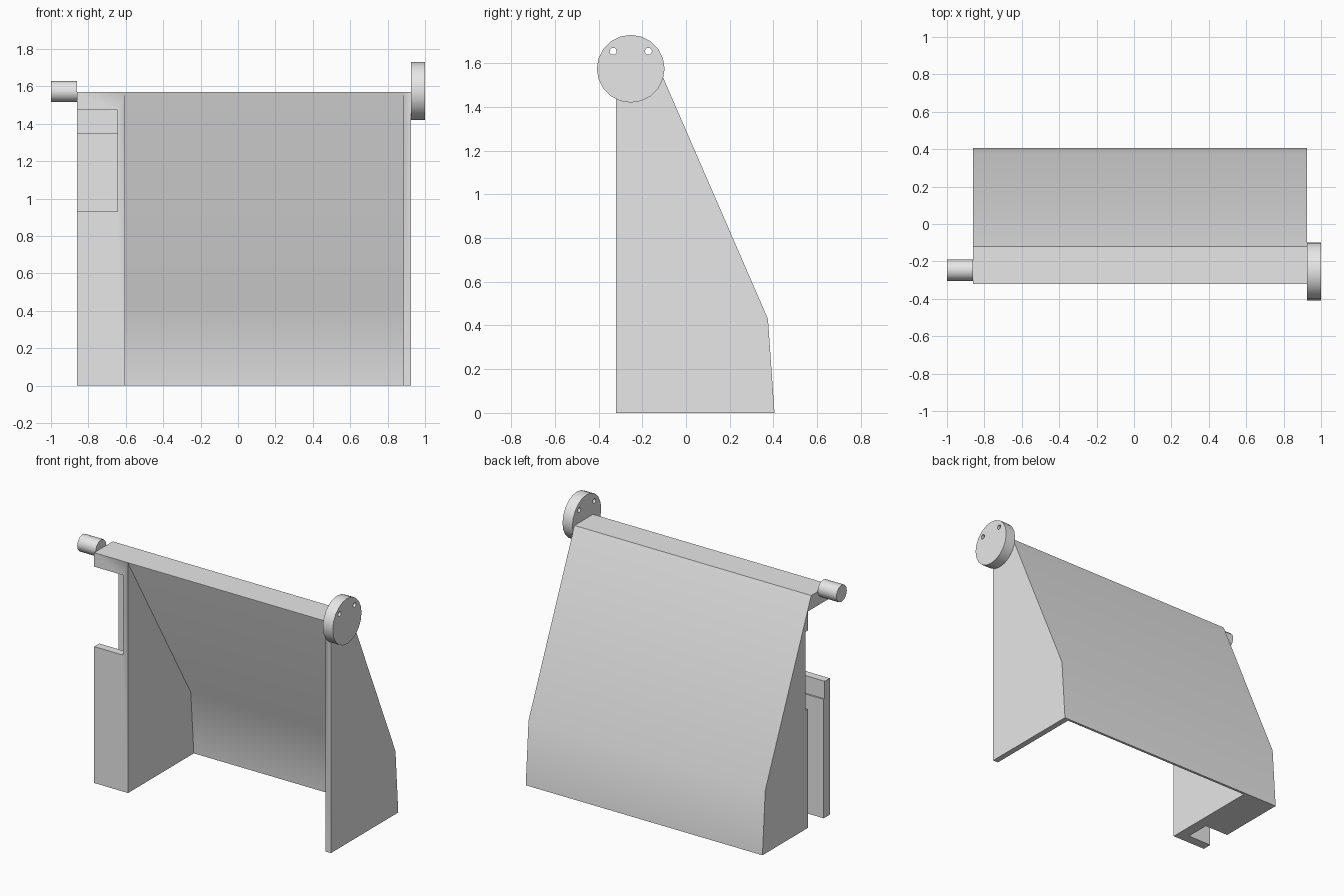
import bpy
import bmesh
import math
from mathutils import Matrix, Vector

default = bpy.data.objects.get("Cube")
if default:
    bpy.data.objects.remove(default, do_unlink=True)

GREY = (0.8, 0.8, 0.8, 1.0)
grey = bpy.data.materials.new("plain_grey")
grey.use_nodes = True
grey.diffuse_color = GREY
grey.node_tree.nodes["Principled BSDF"].inputs["Base Color"].default_value = GREY


def make_object(name, bm):
    bmesh.ops.recalc_face_normals(bm, faces=bm.faces)
    mesh = bpy.data.meshes.new(name)
    bm.to_mesh(mesh)
    bm.free()
    mesh.materials.append(grey)
    obj = bpy.data.objects.new(name, mesh)
    bpy.context.collection.objects.link(obj)
    return obj


def prism(name, profile, x0, x1):
    """Extrude a (y, z) profile along x."""
    bm = bmesh.new()
    face = bm.faces.new([bm.verts.new((x0, y, z)) for y, z in profile])
    ext = bmesh.ops.extrude_face_region(bm, geom=[face])
    moved = [v for v in ext["geom"] if isinstance(v, bmesh.types.BMVert)]
    bmesh.ops.translate(bm, verts=moved, vec=Vector((x1 - x0, 0, 0)))
    return make_object(name, bm)


def block(name, x0, x1, y0, y1, z0, z1):
    return prism(name, [(y0, z0), (y1, z0), (y1, z1), (y0, z1)], x0, x1)


def cylinder(name, x0, x1, y, z, radius, sides):
    bm = bmesh.new()
    place = Matrix.Translation(((x0 + x1) / 2, y, z)) @ Matrix.Rotation(math.pi / 2, 4, "Y")
    bmesh.ops.create_cone(bm, cap_ends=True, segments=sides, radius1=radius,
                          radius2=radius, depth=x1 - x0, matrix=place)
    return make_object(name, bm)


def select_only(obj):
    bpy.ops.object.select_all(action="DESELECT")
    obj.select_set(True)
    bpy.context.view_layer.objects.active = obj


def cut(obj, cutters):
    for cutter in cutters:
        cutter.hide_render = True
        mod = obj.modifiers.new("cut", "BOOLEAN")
        mod.operation = "DIFFERENCE"
        mod.solver = "EXACT"
        mod.object = cutter
        select_only(obj)
        bpy.ops.object.modifier_apply(modifier=mod.name)
        bpy.data.objects.remove(cutter, do_unlink=True)


def smooth(obj):
    select_only(obj)
    bpy.ops.object.shade_smooth_by_angle(angle=math.radians(35))


# Housing: sloped-back body, hollowed from the front and below
LEFT, RIGHT = -0.86, 0.925
housing = prism("housing", [(-0.32, 0), (0.405, 0), (0.375, 0.43),
                            (-0.12, 1.57), (-0.32, 1.57)], LEFT, RIGHT)
bay = prism("bay_cutter", [(-0.42, -0.1), (0.396, -0.1), (0.355, 0.43),
                           (-0.42, 1.734)], -0.605, 0.885)
# Side channel, its wider pocket, and the notch in the front wall
channel = block("channel_cutter", -0.95, -0.68, -0.255, -0.085, -0.1, 1.0)
pocket = block("pocket_cutter", -0.95, -0.645, -0.266, -0.06, 0.81, 1.345)
notch = block("notch_cutter", -0.95, -0.645, -0.42, -0.085, 0.93, 1.475)
cut(housing, [bay, channel, pocket, notch])
smooth(housing)

# Pivot peg on one end
peg = cylinder("pivot_peg", -1.0, LEFT, -0.247, 1.573, 0.057, 12)
smooth(peg)

# Drive disc on the other end, with two through holes
disc = cylinder("end_disc", RIGHT, 1.0, -0.253, 1.575, 0.155, 20)
cut(disc, [cylinder("hole_cutter", 0.9, 1.1, -0.253 + side * 0.081, 1.655, 0.016, 12)
           for side in (-1, 1)])
smooth(disc)
